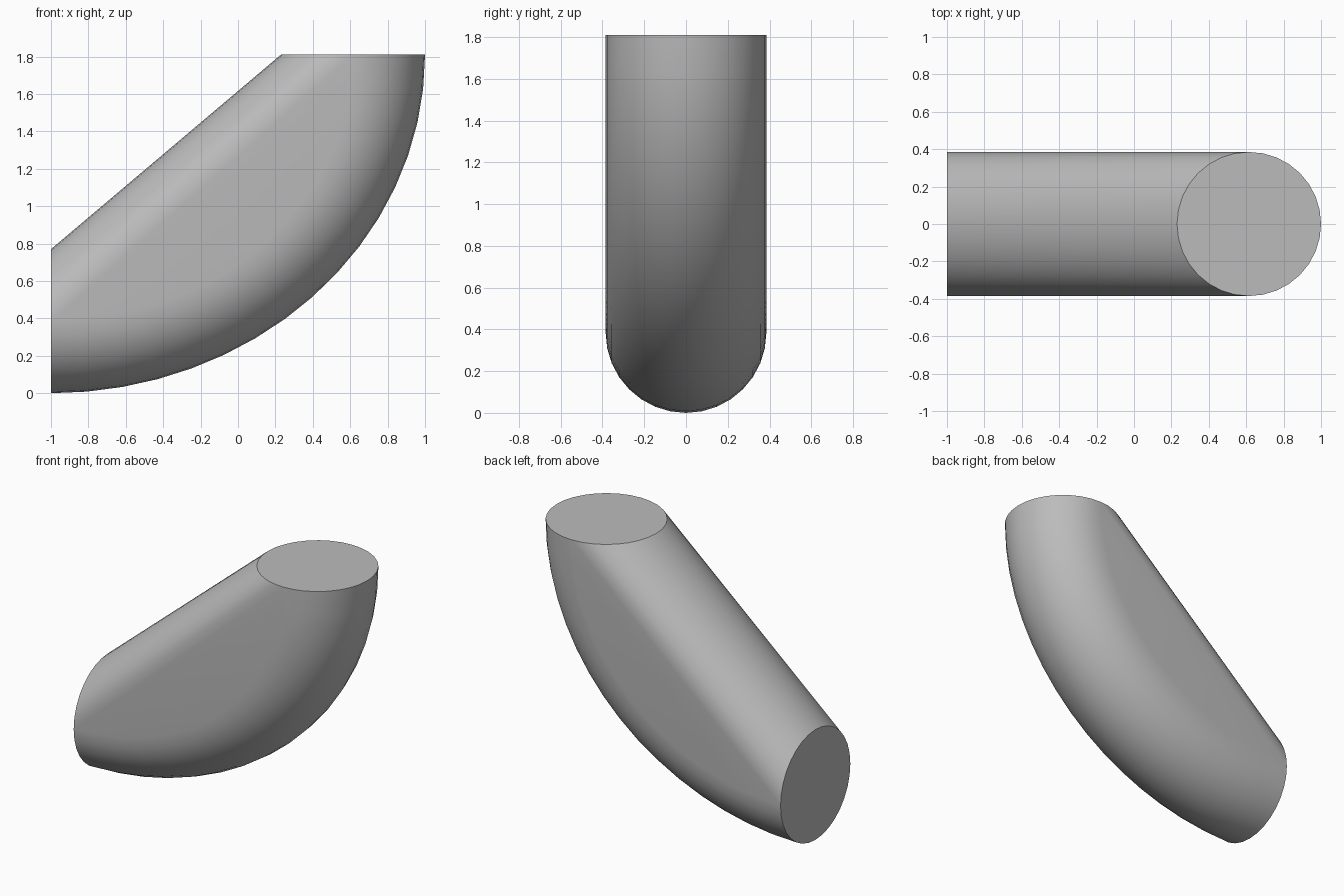
import bpy, bmesh
from math import sin, cos, pi
from mathutils import Vector

cube = bpy.data.objects.get("Cube")
if cube:
    bpy.data.objects.remove(cube, do_unlink=True)

# Plain grey material
GREY = (0.5, 0.5, 0.5, 1)
mat = bpy.data.materials.new("plain grey")
mat.use_nodes = True
mat.diffuse_color = GREY
mat.node_tree.nodes["Principled BSDF"].inputs["Base Color"].default_value = GREY

# Elliptical quarter bend swept by a round section
RADIUS = 0.385
CENTRE = Vector((-1, 0, 1.81))
A, B = 2 - RADIUS, 1.81 - RADIUS
STEPS, SIDES = 16, 32

bm = bmesh.new()
for i in range(STEPS + 1):
    t = i / STEPS * pi / 2
    middle = CENTRE + Vector((A * sin(t), 0, -B * cos(t)))
    outward = Vector((sin(t) / A, 0, -cos(t) / B)).normalized()
    for j in range(SIDES):
        a = j / SIDES * 2 * pi
        bm.verts.new(middle + RADIUS * (cos(a) * outward + sin(a) * Vector((0, 1, 0))))

# Shrink-wrap the bend into one solid body with flat cheeks and end caps
hull = bmesh.ops.convex_hull(bm, input=bm.verts[:])
loose = {v for v in hull["geom_interior"] + hull["geom_unused"]
         if isinstance(v, bmesh.types.BMVert)}
bmesh.ops.delete(bm, geom=list(loose), context='VERTS')
bmesh.ops.dissolve_limit(bm, angle_limit=0.002, verts=bm.verts[:], edges=bm.edges[:])
bmesh.ops.recalc_face_normals(bm, faces=bm.faces[:])

mesh = bpy.data.meshes.new("elbow_body")
bm.to_mesh(mesh)
bm.free()
mesh.materials.append(mat)
body = bpy.data.objects.new("elbow_body", mesh)
bpy.context.collection.objects.link(body)

# Smooth sides, crisp cap rims
bpy.ops.object.select_all(action='DESELECT')
body.select_set(True)
bpy.context.view_layer.objects.active = body
bpy.ops.object.shade_smooth_by_angle(angle=pi / 6)
